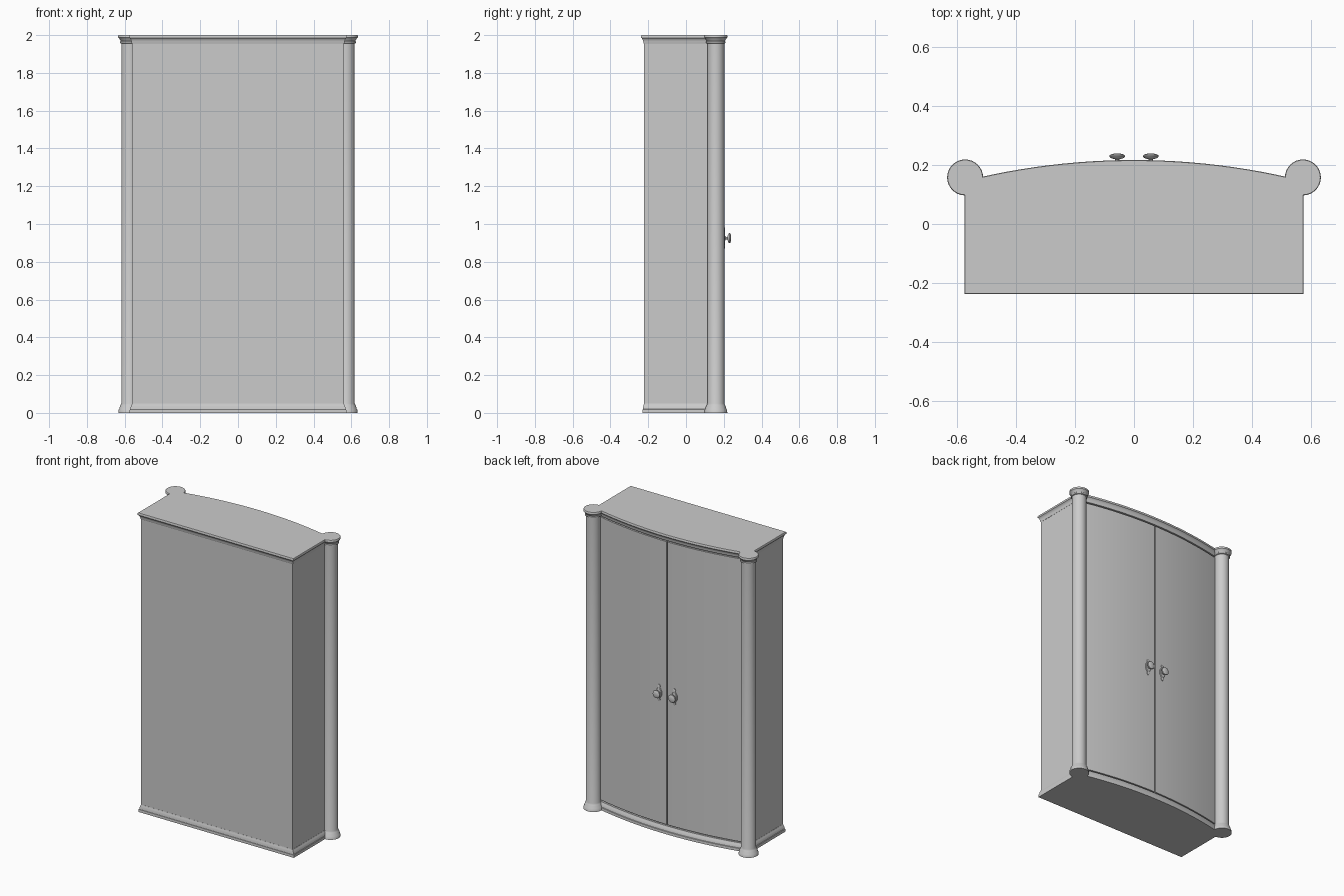
import bpy, bmesh, math

if "Cube" in bpy.data.objects:
    bpy.data.objects.remove(bpy.data.objects["Cube"], do_unlink=True)

grey = bpy.data.materials.new("plain grey")
grey.use_nodes = True
colour = (0.6, 0.6, 0.6, 1)
grey.diffuse_color = colour
grey.node_tree.nodes["Principled BSDF"].inputs["Base Color"].default_value = colour

HALF_W, BACK, FRONT, ARC_R = 0.56, -0.222, 0.202, 2.35
COL_X, COL_Y = 0.573, 0.158


def loft(name, rings):
    """Skin a stack of matching rings and close both ends."""
    bm = bmesh.new()
    loops = [[bm.verts.new(p) for p in ring] for ring in rings]
    n = len(loops[0])
    for a, b in zip(loops, loops[1:]):
        for i in range(n):
            j = (i + 1) % n
            bm.faces.new((a[i], a[j], b[j], b[i]))
    bm.faces.new(loops[0])
    bm.faces.new(loops[-1])
    bmesh.ops.recalc_face_normals(bm, faces=bm.faces)
    mesh = bpy.data.meshes.new(name)
    bm.to_mesh(mesh)
    bm.free()
    mesh.materials.append(grey)
    obj = bpy.data.objects.new(name, mesh)
    bpy.context.collection.objects.link(obj)
    bpy.ops.object.select_all(action='DESELECT')
    obj.select_set(True)
    bpy.context.view_layer.objects.active = obj
    bpy.ops.object.shade_smooth_by_angle(angle=math.radians(35))
    return obj


def bow(x, offset):
    """Depth of the bowed face at x."""
    r = ARC_R + offset
    return FRONT - ARC_R + math.sqrt(r * r - x * x)


def arc(x0, x1, offset, steps=24):
    xs = [x0 + (x1 - x0) * i / steps for i in range(steps + 1)]
    return [(x, bow(x, offset)) for x in xs]


def plan(z, side, bowed, back):
    w = HALF_W + side
    pts = [(-w, BACK - back)] + arc(-w, w, bowed) + [(w, BACK - back)]
    return [(x, y, z) for x, y in pts]


def circle(r, n=32):
    return [(r * math.cos(math.tau * i / n), r * math.sin(math.tau * i / n)) for i in range(n)]


# Carcass with a bowed face
loft("carcass", [plan(z, 0, -0.012, 0) for z in (0.03, 1.97)])

# Plinth and cornice mouldings: (height, projection)
plinth = [(0, 0.014), (0.018, 0.013), (0.02, 0.01), (0.036, 0.007), (0.04, 0.004), (0.05, 0.001)]
cornice = [(1.955, 0.001), (1.962, 0.004), (1.966, 0.004), (1.975, 0.007),
           (1.984, 0.012), (1.986, 0.015), (1.997, 0.015), (2.0, 0.013)]
loft("plinth", [plan(z, o, o, o * 0.6) for z, o in plinth])
loft("cornice", [plan(z, o, o, o) for z, o in cornice])

# Column profile: (height, radius)
column = [(0, 0.061), (0.016, 0.059), (0.02, 0.056), (0.036, 0.052), (0.04, 0.049),
          (0.05, 0.045), (1.955, 0.045), (1.958, 0.051), (1.966, 0.051), (1.969, 0.048),
          (1.976, 0.052), (1.984, 0.058), (1.987, 0.061), (1.997, 0.061), (2.0, 0.059)]

# Knob profile: (distance out from door, radius)
knob = [(-0.003, 0.012), (0.007, 0.011), (0.01, 0.007), (0.018, 0.007), (0.021, 0.018),
        (0.025, 0.025), (0.029, 0.027), (0.033, 0.025), (0.036, 0.018), (0.038, 0.008)]

# Escutcheon half outline: (height, half width)
plate = [(0.056, 0.002), (0.05, 0.007), (0.043, 0.009), (0.036, 0.006), (0.026, 0.013), (0.012, 0.02)]
KNOB_X, KNOB_Z = 0.057, 0.925

for side, s in (("left", 1), ("right", -1)):
    loft(side + "_column", [[(s * COL_X + x, COL_Y + y, z) for x, y in circle(r)] for z, r in column])

    # Curved door leaf with a narrow gap at the middle
    leaf = arc(s * 0.003, s * 0.535, 0, 16) + arc(s * 0.535, s * 0.003, -0.016, 16)
    loft(side + "_door", [[(x, y, z) for x, y in leaf] for z in (0.058, 1.947)])

    # Handle: turned knob on a shaped backplate
    face = bow(KNOB_X, 0)
    kx = s * KNOB_X
    loft(side + "_knob", [[(kx + x, face + d, KNOB_Z + z) for x, z in circle(r, 24)] for d, r in knob])
    edge = [(w, h) for h, w in plate] + [(w, -h) for h, w in reversed(plate)]
    edge += [(-w, h) for w, h in reversed(edge)]
    loft(side + "_backplate", [[(kx + x * k, face + d, KNOB_Z + z * k) for x, z in edge]
                               for d, k in ((-0.002, 1), (0.004, 1), (0.006, 0.9))])
